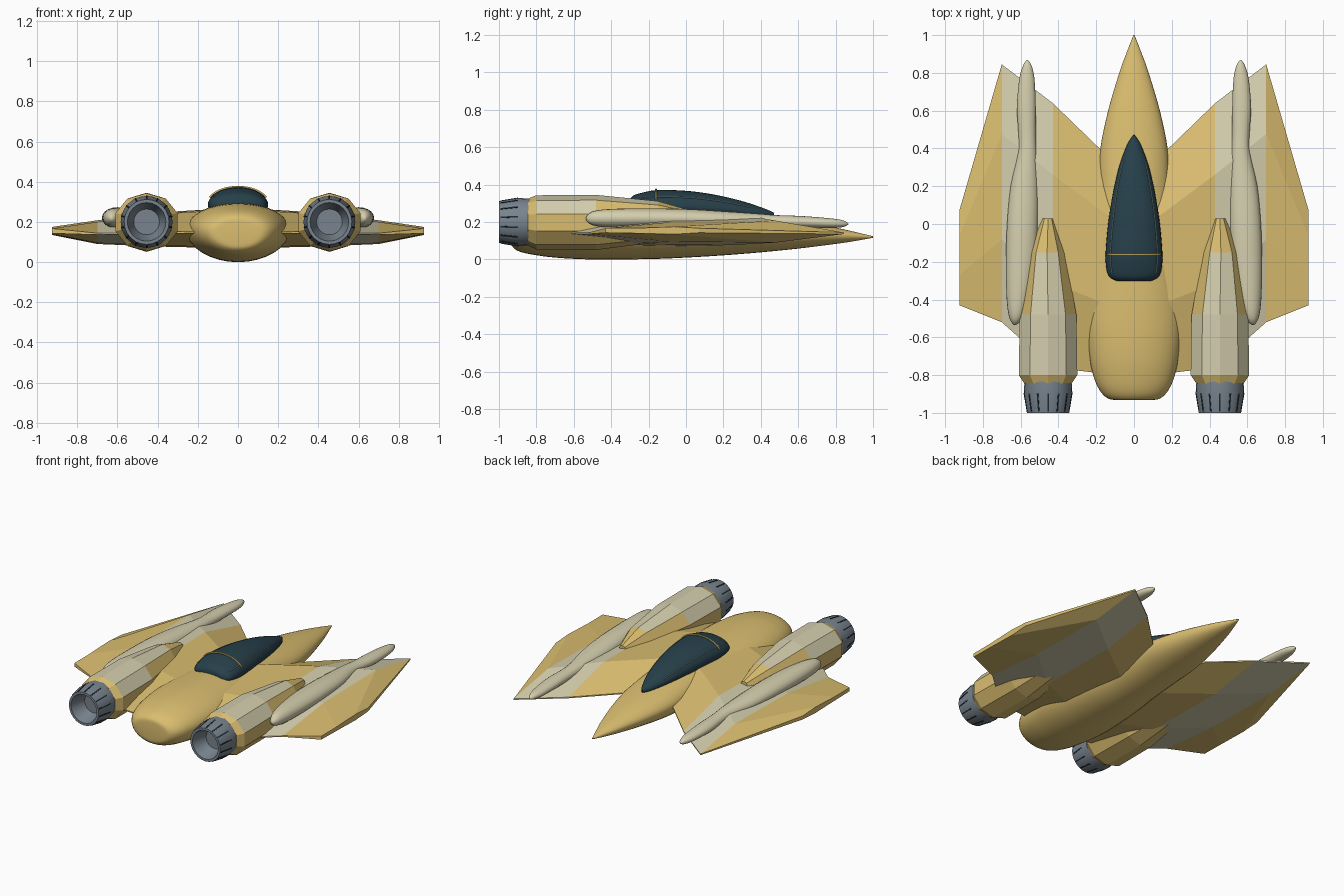
import bpy, bmesh, math
from mathutils import Vector

if "Cube" in bpy.data.objects:
    bpy.data.objects.remove(bpy.data.objects["Cube"])


def material(name, rgb):
    m = bpy.data.materials.new(name)
    m.diffuse_color = (*rgb, 1)
    m.use_nodes = True
    m.node_tree.nodes["Principled BSDF"].inputs["Base Color"].default_value = m.diffuse_color
    return m


YELLOW = material("warm yellow paint", (0.70, 0.51, 0.16))
CREAM = material("cream paint", (0.66, 0.62, 0.42))
GLASS = material("dark teal glass", (0.02, 0.052, 0.07))
METAL = material("grey metal", (0.19, 0.23, 0.27))
DARK = material("dark slots", (0.012, 0.025, 0.035))
SEAM = material("pale seam grey", (0.30, 0.32, 0.32))


def smooth_table(rows, steps=4):
    """Catmull-Rom resampling of a table of cross-sections."""
    out = []
    for i in range(len(rows) - 1):
        p = [rows[max(0, min(len(rows) - 1, i + k))] for k in (-1, 0, 1, 2)]
        for s in range(steps):
            t = s / steps
            out.append([0.5 * (2 * b + (c - a) * t + (2 * a - 5 * b + 4 * c - d) * t * t
                               + (3 * b - a - 3 * c + d) * t ** 3)
                        for a, b, c, d in zip(*p)])
    return out + [list(rows[-1])]


def add_loft(bm, rings):
    loops = [[bm.verts.new(p) for p in ring] for ring in rings]
    n = len(loops[0])
    for a, b in zip(loops, loops[1:]):
        for i in range(n):
            bm.faces.new((a[i], a[(i + 1) % n], b[(i + 1) % n], b[i]))
    bm.faces.new(loops[0])
    bm.faces.new(loops[-1])


def make(name, lofts, mats, rule=None, mirror=False, smooth=None):
    bm = bmesh.new()
    for rings in lofts:
        add_loft(bm, rings)
    bmesh.ops.recalc_face_normals(bm, faces=bm.faces)
    if rule:
        for f in bm.faces:
            f.material_index = rule(f.calc_center_median(), f.normal)
    me = bpy.data.meshes.new(name)
    bm.to_mesh(me)
    bm.free()
    ob = bpy.data.objects.new(name, me)
    bpy.context.collection.objects.link(ob)
    for m in mats:
        me.materials.append(m)
    if smooth:
        bpy.ops.object.select_all(action='DESELECT')
        ob.select_set(True)
        bpy.context.view_layer.objects.active = ob
        bpy.ops.object.shade_smooth_by_angle(angle=math.radians(smooth))
    if mirror:
        ob.modifiers.new("Mirror", 'MIRROR')
    return ob


def oval(y, xc, w, top, bottom, split=0.5, n=32):
    """Cross-section with separate upper and lower halves."""
    mid = bottom + (top - bottom) * split
    ring = []
    for i in range(n):
        a = 2 * math.pi * i / n
        s = math.sin(a)
        ring.append(Vector((xc + w * math.cos(a), y, mid + s * ((top - mid) if s > 0 else (mid - bottom)))))
    return ring


# Fuselage: y, half width, top, bottom
hull = [(1.0, .003, .124, .116), (.9, .042, .148, .098), (.8, .078, .17, .083), (.6, .137, .207, .058),
        (.4, .178, .236, .038), (.2, .19, .262, .022), (0, .205, .28, .01), (-.2, .232, .29, .002),
        (-.5, .256, .295, 0), (-.7, .237, .288, .01), (-.82, .21, .27, .026), (-.89, .175, .25, .042),
        (-.925, .135, .225, .065), (-.932, .09, .20, .09)]
make("fuselage", [[oval(y, 0, w, t, b, .55) for y, w, t, b in smooth_table(hull)]],
     [YELLOW], smooth=40)

# Canopy: y, half width, top, bottom
glass = smooth_table([(.47, .004, .25, .23), (.42, .036, .272, .22), (.3, .08, .312, .22), (.15, .114, .347, .22),
                      (0, .137, .367, .22), (-.15, .15, .371, .22), (-.23, .147, .358, .23),
                      (-.28, .13, .342, .24), (-.302, .09, .32, .26)])
make("canopy", [[oval(y, 0, w, t, b, .42) for y, w, t, b in glass]], [GLASS], smooth=40)


def canopy_point(y, angle, lift):
    for a, b in zip(glass, glass[1:]):
        if b[0] <= y <= a[0]:
            k = (a[0] - y) / (a[0] - b[0])
            w, t, bot = (a[j] + (b[j] - a[j]) * k for j in (1, 2, 3))
            mid = bot + (t - bot) * .42
            return Vector(((w + lift) * math.cos(angle), y, mid + (t - mid + lift) * math.sin(angle)))


def strip(name, points, radius, mat, mirror=False):
    cu = bpy.data.curves.new(name, 'CURVE')
    cu.dimensions = '3D'
    cu.bevel_depth = radius
    cu.bevel_resolution = 1
    sp = cu.splines.new('POLY')
    sp.points.add(len(points) - 1)
    for p, co in zip(sp.points, points):
        p.co = (*co, 1)
    cu.materials.append(mat)
    ob = bpy.data.objects.new(name, cu)
    bpy.context.collection.objects.link(ob)
    if mirror:
        ob.modifiers.new("Mirror", 'MIRROR')


# Canopy hoop and side seams
strip("canopy_hoop", [canopy_point(-.16, math.radians(a), .005) for a in range(25, 156, 10)], .005, YELLOW)
strip("canopy_seam", [canopy_point(.34 - .03 * i, math.radians(35), .001) for i in range(21)], .0025, SEAM, True)

# Wings: x, leading y, trailing y, top, bottom, edge z
stations = [(.1, .32, -.80, .265, .07, .15), (.43, .64, -.76, .245, .078, .145),
            (.70, .845, -.52, .208, .09, .14), (.925, .07, -.43, .175, .135, .155)]


def wing_ring(x, le, te, top, bot, ez):
    c = le - te
    e = .012 if x > .9 else .004
    front, back = le - .27 * c, le - .68 * c
    return [Vector((x, y, z)) for y, z in
            ((le, ez + e), (front, top), (back, top - .008), (te, ez + e),
             (te, ez - e), (back, bot + .005), (front, bot), (le, ez - e))]


make("wing", [[wing_ring(*s) for s in stations]], [YELLOW, CREAM],
     rule=lambda c, n: int(.43 < c.x < .70), mirror=True)

# Slender pods on the wings: y, centre x, half width, centre z, half height
pod = [(.868, .565, .003, .19, .003), (.84, .565, .022, .191, .018), (.77, .567, .04, .194, .026),
       (.62, .57, .05, .2, .032), (.48, .566, .046, .203, .034), (.38, .565, .05, .207, .038),
       (.2, .58, .073, .212, .046), (0, .59, .082, .218, .052), (-.2, .598, .08, .22, .053),
       (-.4, .612, .062, .22, .05), (-.5, .624, .035, .22, .036), (-.535, .63, .006, .218, .008)]
make("wing_pod", [[oval(y, x, w, z + h, z - h, .5, 20) for y, x, w, z, h in smooth_table(pod, 3)]],
     [CREAM], mirror=True, smooth=50)

# Engine housings: ten-sided tapered bodies with cream tops
EX, EZ = .455, .2


def decagon(y, xc, w, zc, h):
    return [Vector((xc + w * math.sin(math.tau * i / 10) / .951, y, zc + h * math.cos(math.tau * i / 10)))
            for i in range(10)]


def housing_paint(c, n):
    if c.y < -.8 or c.y > -.15 or n.z < .15:
        return 0
    return int(n.z > .15 if c.y < -.48 else n.z > .7)


make("engine_housing", [[decagon(*r) for r in (
    (.03, .455, .03, .215, .045), (-.15, .46, .095, .202, .11), (-.48, EX, .15, .198, .147),
    (-.80, EX, .155, .198, .145), (-.845, EX, .125, EZ, .125))]],
     [YELLOW, CREAM], rule=housing_paint, mirror=True)


def circle(y, r, n=24):
    return [Vector((EX + r * math.cos(math.tau * i / n), y, EZ + r * math.sin(math.tau * i / n)))
            for i in range(n)]


# Hollow exhaust nozzles
make("exhaust_nozzle", [[circle(y, r) for y, r in (
    (-.82, .11), (-.825, .124), (-.9, .129), (-1.0, .112), (-1.0, .096), (-.95, .082), (-.90, .064))]],
     [METAL], mirror=True, smooth=30)


# Dark slots around the nozzles
def slot(angle):
    out = Vector((math.cos(angle), 0, math.sin(angle)))
    side = Vector((-out.z, 0, out.x)) * .004
    rings = []
    for y, r in ((-.897, .129), (-.993, .113)):
        p = Vector((EX, y, EZ))
        rings.append([p + out * (r + d) + side * s for d, s in ((-.005, -1), (-.005, 1), (.002, 1), (.002, -1))])
    return rings


make("nozzle_slots", [slot(math.tau * (i + .5) / 14) for i in range(14)], [DARK], mirror=True)
